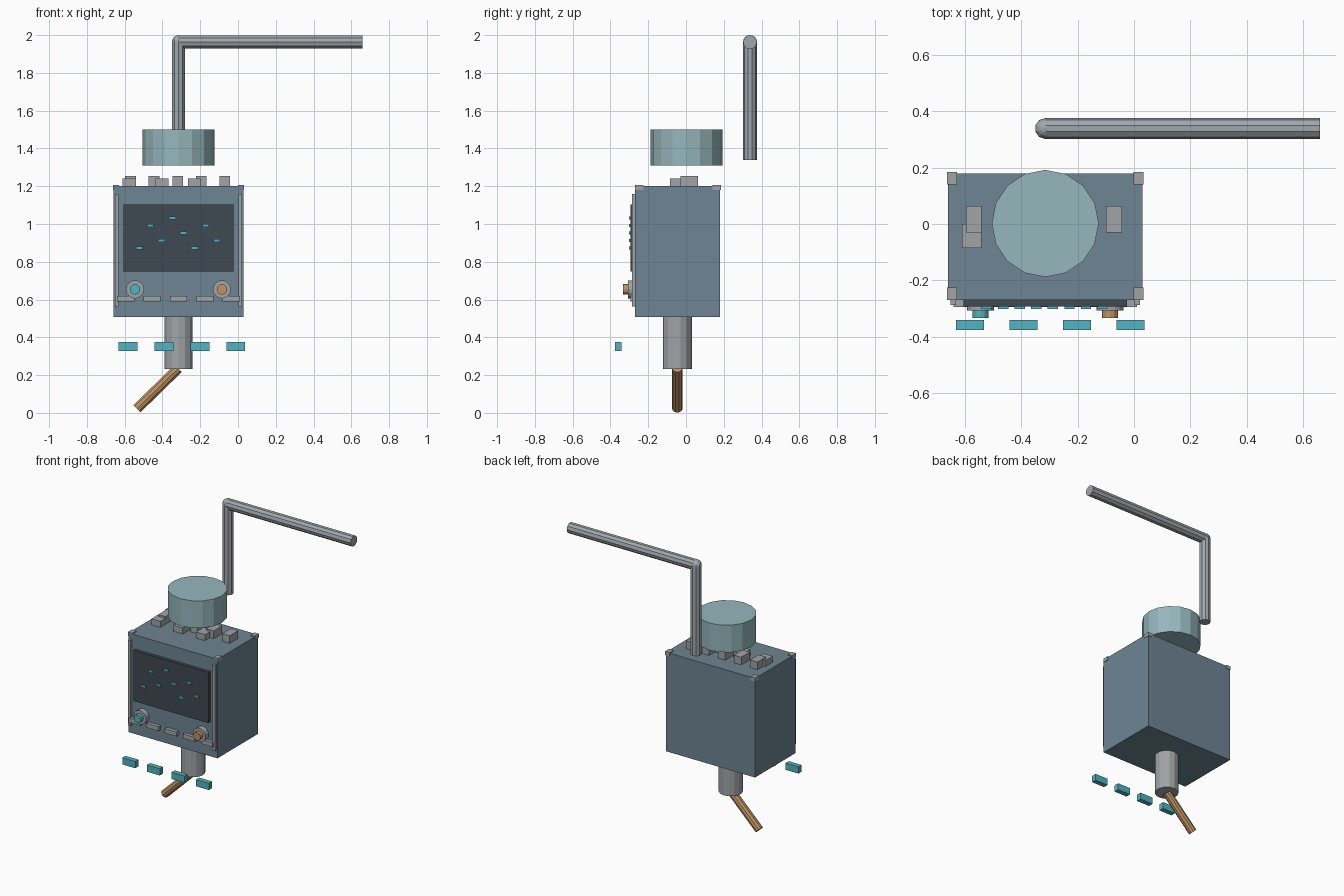
import bpy
from math import atan2, pi
from mathutils import Vector

cube = bpy.data.objects.get("Cube")
if cube:
    bpy.data.objects.remove(cube, do_unlink=True)


def material(name, *rgb):
    # 8-bit display colour converted to linear
    linear = [((c / 255 + 0.055) / 1.055) ** 2.4 for c in rgb] + [1]
    m = bpy.data.materials.new(name)
    m.use_nodes = True
    m.diffuse_color = linear
    m.node_tree.nodes["Principled BSDF"].inputs["Base Color"].default_value = linear
    return m


body_blue = material("slate blue", 110, 133, 147)
pale_teal = material("pale teal", 150, 183, 189)
steel = material("steel grey", 160, 168, 174)
trim = material("trim grey", 160, 165, 169)
dark = material("dark screen", 62, 72, 82)
cyan = material("cyan", 82, 180, 193)
copper = material("copper", 192, 147, 100)


def finish(name, mat):
    ob = bpy.context.object
    ob.name = name
    ob.data.materials.append(mat)
    return ob


def box(name, mat, x, y, z):
    """Box from (min, max) ranges."""
    lo, hi = Vector((x[0], y[0], z[0])), Vector((x[1], y[1], z[1]))
    bpy.ops.mesh.primitive_cube_add(size=1, location=(lo + hi) / 2)
    ob = finish(name, mat)
    ob.scale = hi - lo
    return ob


def span(centre, width):
    return (centre - width / 2, centre + width / 2)


def rod(name, mat, a, b, radius, sides):
    """Cylinder between two points, lying in an xz plane or along y."""
    a, b = Vector(a), Vector(b)
    d = b - a
    turn = (pi / 2, 0, 0) if abs(d.y) > 0 else (0, atan2(d.x, d.z), 0)
    bpy.ops.mesh.primitive_cylinder_add(vertices=sides, radius=radius, depth=d.length,
                                        location=(a + b) / 2, rotation=turn)
    return finish(name, mat)


CX = -0.315                       # centre line of the housing
FRONT, BACK = -0.27, 0.18
BOTTOM, TOP = 0.507, 1.2

# Housing and top corner caps
box("housing", body_blue, span(CX, 0.69), (FRONT, BACK), (BOTTOM, TOP))
for sx in (-1, 1):
    for y in (FRONT + 0.022, BACK - 0.018):
        box("corner_cap", trim, span(CX + sx * 0.331, 0.034), span(y, 0.044), (1.18, 1.206))
    box("side_rail", trim, span(CX + sx * 0.327, 0.02), (-0.287, FRONT), (0.562, 1.16))

# Screen with a scatter of marks
box("screen", dark, span(CX, 0.58), (-0.293, FRONT), (0.748, 1.102))
for i in range(8):
    box("screen_mark", cyan, span(-0.523 + i * 0.0587, 0.036), (-0.302, -0.293),
        span(0.873 + (i * 3 % 5) * 0.04, 0.016))

# Keys under the screen
for i in range(5):
    box("front_key", trim, span(CX + (i - 2) * 0.14, 0.092), (-0.295, FRONT), span(0.605, 0.03))

# Dials
for side, mat in ((-1, cyan), (1, copper)):
    x, z = CX + side * 0.23, 0.654
    rod("dial_base", trim, (x, FRONT, z), (x, -0.307, z), 0.048, 16)
    rod("dial_cap", mat, (x, -0.30, z), (x, -0.333, z), 0.028, 12)

# Blocks on the roof
for i in range(5):
    box("tall_roof_block", trim, span(-0.569 + i * 0.1245, 0.056), span(0.017, 0.094), (TOP, 1.254))
for i in range(3):
    box("short_roof_block", trim, span(-0.576 + i * 0.173, 0.07), span(-0.043, 0.085), (TOP, 1.242))

# Drum floating above the roof
rod("drum", pale_teal, (CX, 0.002, 1.31), (CX, 0.002, 1.5), 0.19, 16)

# Bent pipe behind the drum
py, pz, pr = 0.339, 1.963, 0.037
rod("pipe_upright", steel, (CX, py, 1.34), (CX, py, pz), pr, 10)
rod("pipe_arm", steel, (CX, py, pz), (0.66, py, pz), pr, 10)
bpy.ops.mesh.primitive_uv_sphere_add(segments=10, ring_count=8, radius=pr, location=(CX, py, pz))
finish("pipe_elbow", steel)

# Stem and angled copper rod below
rod("stem", trim, (CX, -0.046, 0.233), (CX, -0.046, BOTTOM), 0.077, 14)
rod("copper_rod", copper, (-0.316, -0.046, 0.236), (-0.535, -0.046, 0.022), 0.028, 10)

# Row of bars floating in front
for i in range(4):
    box("front_bar", cyan, span(-0.582 + i * 0.19, 0.1), (-0.376, -0.341), (0.328, 0.375))
